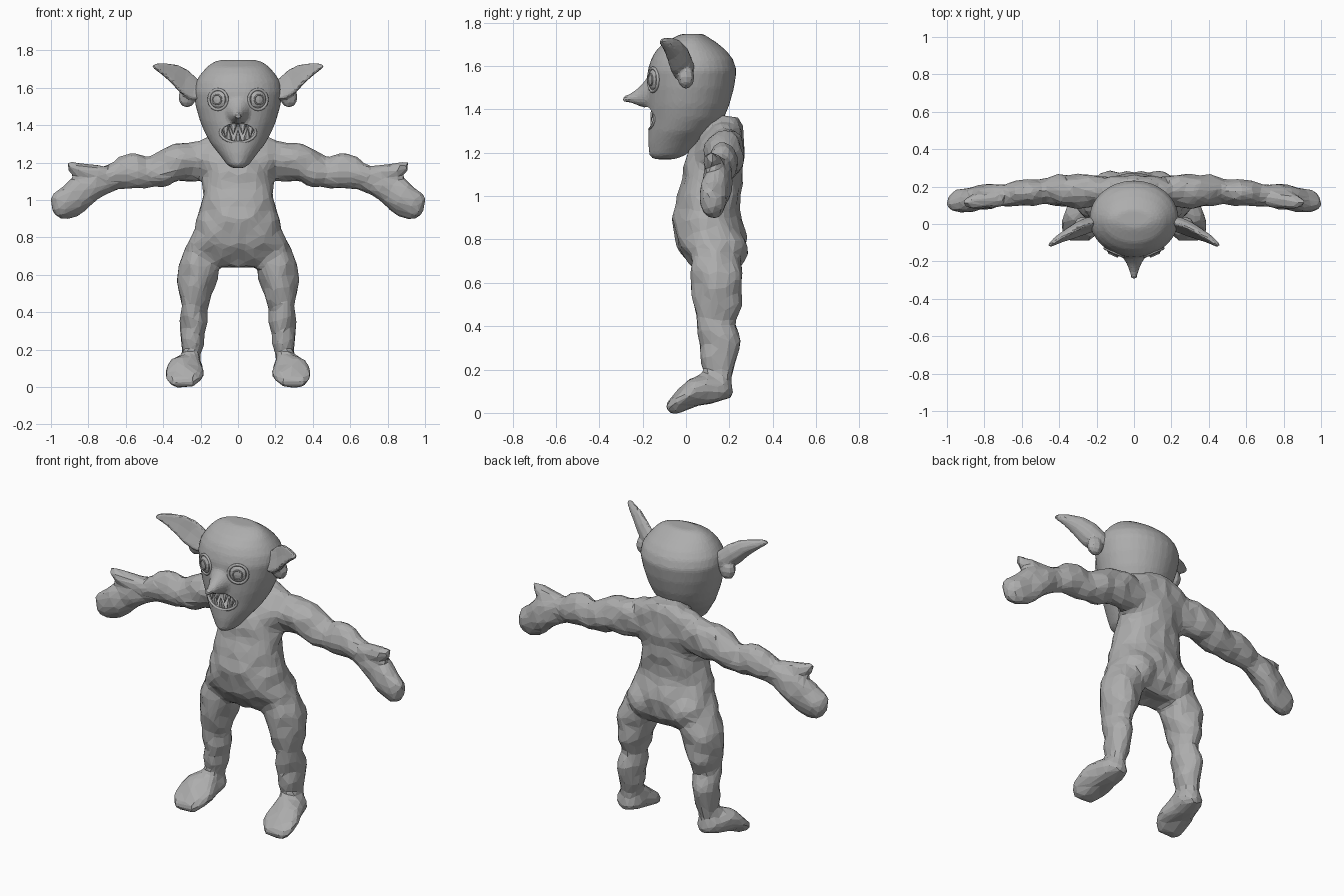
import bpy, bmesh, math
from mathutils import Vector, Matrix, noise

if "Cube" in bpy.data.objects:
    bpy.data.objects.remove(bpy.data.objects["Cube"])

grey = bpy.data.materials.new("plain grey")
grey.diffuse_color = (0.42, 0.42, 0.42, 1)
grey.use_nodes = True
grey.node_tree.nodes["Principled BSDF"].inputs["Base Color"].default_value = grey.diffuse_color
X, Y, Z = Vector((1, 0, 0)), Vector((0, 1, 0)), Vector((0, 0, 1))


def loft(bm, rings, u, v, n=16, cup=0.0):
    """Closed loft through elliptical rings (centre, radius along u, radius along v)."""
    loops = []
    for c, a, b in rings:
        loop = []
        for i in range(n):
            t = 2 * math.pi * i / n
            p = Vector(c) + u * a * math.cos(t) + v * (b * math.sin(t) + cup * a * math.cos(t) ** 2)
            loop.append(bm.verts.new(p))
        loops.append(loop)
    for l0, l1 in zip(loops, loops[1:]):
        for i in range(n):
            j = (i + 1) % n
            bm.faces.new((l0[i], l0[j], l1[j], l1[i]))
    bm.faces.new(loops[0][::-1])
    bm.faces.new(loops[-1])


def ball(bm, c, r, rot=0.0, u=16, v=10):
    m = Matrix.Translation(c) @ Matrix.Rotation(rot, 4, 'Z') @ Matrix.Diagonal((*r, 1))
    bmesh.ops.create_uvsphere(bm, u_segments=u, v_segments=v, radius=1, matrix=m)


def finish(name, bm):
    bmesh.ops.recalc_face_normals(bm, faces=bm.faces)
    me = bpy.data.meshes.new(name)
    bm.to_mesh(me)
    bm.free()
    ob = bpy.data.objects.new(name, me)
    bpy.context.collection.objects.link(ob)
    me.materials.append(grey)
    return ob


def bake(ob):
    """Apply all modifiers."""
    dg = bpy.context.evaluated_depsgraph_get()
    dg.update()
    me = bpy.data.meshes.new_from_object(ob.evaluated_get(dg))
    ob.modifiers.clear()
    ob.data = me
    me.materials.clear()
    me.materials.append(grey)
    for p in me.polygons:
        p.material_index = 0
        p.use_smooth = False


def sculpt(ob, voxel, smooth, ratio, lumps=0.0):
    """Fuse the parts into one skin, add mirrored muscle lumps, then reduce to facets."""
    m = ob.modifiers.new("fuse", 'REMESH')
    m.mode, m.voxel_size = 'VOXEL', voxel
    m = ob.modifiers.new("soften", 'SMOOTH')
    m.factor, m.iterations = 0.5, smooth
    bake(ob)
    if lumps:
        moved = [v.co + v.normal * lumps * noise.noise(Vector((abs(v.co.x), v.co.y, v.co.z)) * 11)
                 for v in ob.data.vertices]
        for v, p in zip(ob.data.vertices, moved):
            v.co = p
    m = ob.modifiers.new("facet", 'DECIMATE')
    m.ratio = ratio
    bake(ob)


def rim(name, pts, r):
    """Thin round cord through a closed loop of points."""
    cu = bpy.data.curves.new(name, 'CURVE')
    cu.dimensions, cu.bevel_depth, cu.bevel_resolution = '3D', r, 1
    sp = cu.splines.new('POLY')
    sp.points.add(len(pts) - 1)
    for q, p in zip(sp.points, pts):
        q.co = (*p, 1)
    sp.use_cyclic_u = True
    tmp = bpy.data.objects.new(name + " path", cu)
    bpy.context.collection.objects.link(tmp)
    dg = bpy.context.evaluated_depsgraph_get()
    me = bpy.data.meshes.new_from_object(tmp.evaluated_get(dg))
    bpy.data.objects.remove(tmp)
    me.materials.clear()
    me.materials.append(grey)
    bpy.context.collection.objects.link(bpy.data.objects.new(name, me))


def stack(levels):
    """Horizontal rings from (z, half width, front y, back y)."""
    return [((0, (f + k) / 2, z), w, (k - f) / 2) for z, w, f, k in levels]


# body: torso, neck, arms, legs and feet fused into one skin
bm = bmesh.new()
loft(bm, stack([(.64, .2, .05, .21), (.70, .295, .0, .262), (.76, .275, -.035, .28),
                (.82, .25, -.055, .275), (.9, .218, -.065, .255), (1.0, .19, -.05, .25),
                (1.1, .19, -.015, .262), (1.2, .205, .01, .272), (1.27, .22, .06, .27),
                (1.32, .19, .11, .26), (1.365, .09, .15, .24)]), X, Y, 24)
loft(bm, [((0, .15, 1.25), .1, .09), ((0, .08, 1.4), .09, .08)], X, Y)
arm = [(.14, .17, 1.21, .08, .09), (.24, .18, 1.208, .09, .108), (.32, .18, 1.2, .09, .106),
       (.4, .178, 1.175, .082, .106), (.49, .175, 1.15, .064, .08), (.56, .172, 1.155, .074, .092),
       (.64, .165, 1.145, .07, .09), (.71, .155, 1.11, .06, .078), (.78, .148, 1.065, .067, .09),
       (.85, .138, 1.027, .07, .116), (.92, .125, 1.0, .062, .098), (.97, .118, .985, .052, .068),
       (1.005, .115, .98, .025, .035)]
thumb = [(.7, .14, 1.14, .04, .04), (.78, .13, 1.152, .045, .045), (.85, .122, 1.16, .04, .04),
         (.912, .118, 1.176, .022, .03)]
leg = [(.74, .18, .14, .09, .11), (.65, .213, .14, .112, .12), (.57, .222, .145, .11, .113),
       (.5, .23, .146, .092, .107), (.42, .232, .14, .075, .087), (.34, .24, .152, .072, .098),
       (.28, .245, .152, .068, .09), (.2, .25, .147, .056, .066), (.1, .26, .145, .06, .06)]
foot = [(.222, .26, .09, .03, .025), (.18, .26, .11, .065, .058), (.1, .27, .115, .085, .08),
        (.02, .283, .087, .103, .066), (-.04, .292, .056, .102, .052), (-.075, .296, .035, .08, .036),
        (-.093, .298, .028, .045, .02)]
for s in (-1, 1):
    for part in (arm, thumb):
        loft(bm, [((s * x, y, z), a, b) for x, y, z, a, b in part], Y, Z)
    loft(bm, [((s * x, y, z), a, b) for z, x, y, a, b in leg], X, Y)
    loft(bm, [((s * x, y, z), a, b) for y, x, z, a, b in foot], X, Z)
    ball(bm, (s * .12, .185, .76), (.12, .1, .11))          # buttocks
sculpt(finish("body", bm), .016, 5, .1, .014)

# head with long pointed nose
bm = bmesh.new()
loft(bm, stack([(1.17, .03, -.15, -.05), (1.19, .06, -.17, .0), (1.25, .105, -.175, .06),
                (1.30, .145, -.174, .12), (1.36, .178, -.174, .175), (1.42, .203, -.178, .2),
                (1.5, .226, -.18, .222), (1.58, .24, -.177, .234), (1.63, .228, -.162, .218),
                (1.67, .202, -.14, .188), (1.71, .168, -.1, .14), (1.735, .135, -.05, .1),
                (1.749, .095, -.02, .08)]), X, Y, 32)
loft(bm, [((0, -.13, 1.485), .085, .105), ((0, -.18, 1.475), .06, .07),
          ((0, -.215, 1.46), .038, .045), ((0, -.255, 1.452), .024, .022),
          ((0, -.292, 1.447), .017, .014)], X, Z)
head = finish("head", bm)

# mouth opening cut into the face
bm = bmesh.new()
ball(bm, (0, -.165, 1.362), (.095, .055, .055), 0, 24, 12)
cutter = finish("mouth_cutter", bm)
cutter.hide_render = True
sculpt(head, .012, 4, .25)
m = head.modifiers.new("mouth", 'BOOLEAN')
m.operation, m.object, m.solver = 'DIFFERENCE', cutter, 'EXACT'
bake(head)
bpy.data.objects.remove(cutter)


def face_y(x):
    return .006 - .176 * math.sqrt(1 - (x / .19) ** 2)


# lips and pointed teeth
ts = [2 * math.pi * i / 20 for i in range(20)]
rim("lips", [(.094 * math.cos(t), face_y(.094 * math.cos(t)) + .003, 1.362 + .055 * math.sin(t))
             for t in ts], .008)
bm = bmesh.new()
for xs, d in (((-.066, -.025, .025, .066), -1), ((-.05, 0, .05), 1)):
    for x in xs:
        edge = 1.362 - d * .054 * math.sqrt(1 - (x / .097) ** 2)
        loft(bm, [((x, face_y(x) + .02, edge), .02, .013),
                  ((x, face_y(x) + .014, edge + d * .03), .015, .01),
                  ((x, face_y(x) + .008, edge + d * .065), .002, .002)], X, Y, 6)
finish("teeth", bm)

# eyes: ball, lid ring and iris ring, turned slightly outward
for s, side in ((-1, "left"), (1, "right")):
    ang = s * math.radians(24)
    c = Vector((s * .104, -.146, 1.537))
    turn = Matrix.Rotation(ang, 3, 'Z')
    bm = bmesh.new()
    ball(bm, c, (.05, .024, .05), ang, 12, 8)
    finish(side + "_eyeball", bm)
    for nm, r, out, thick in (("eyelid", .054, -.006, .008), ("iris", .026, -.021, .004)):
        rim(side + "_" + nm, [c + turn @ Vector((r * math.cos(t), out, r * math.sin(t)))
                              for t in ts], thick)

# ears: thick cupped blade sweeping up, out and forward, with a round lobe
for s, side in ((-1, "left"), (1, "right")):
    bm = bmesh.new()
    blade = [(.2, .01, 1.57, .05, .035), (.25, .0, 1.59, .065, .035), (.3, -.018, 1.63, .07, .03),
             (.35, -.045, 1.672, .056, .025), (.4, -.075, 1.698, .036, .02),
             (.435, -.1, 1.712, .022, .015), (.455, -.115, 1.717, .01, .008)]
    loft(bm, [((s * x, y, z), a, b) for x, y, z, a, b in blade],
         Vector((-s * .3, .45, .84)), Vector((-s * .54, -.8, .23)), 12, .35)
    ball(bm, (s * .272, -.0, 1.55), (.048, .04, .055), 0, 8, 6)
    sculpt(finish(side + "_ear", bm), .008, 2, .12)
